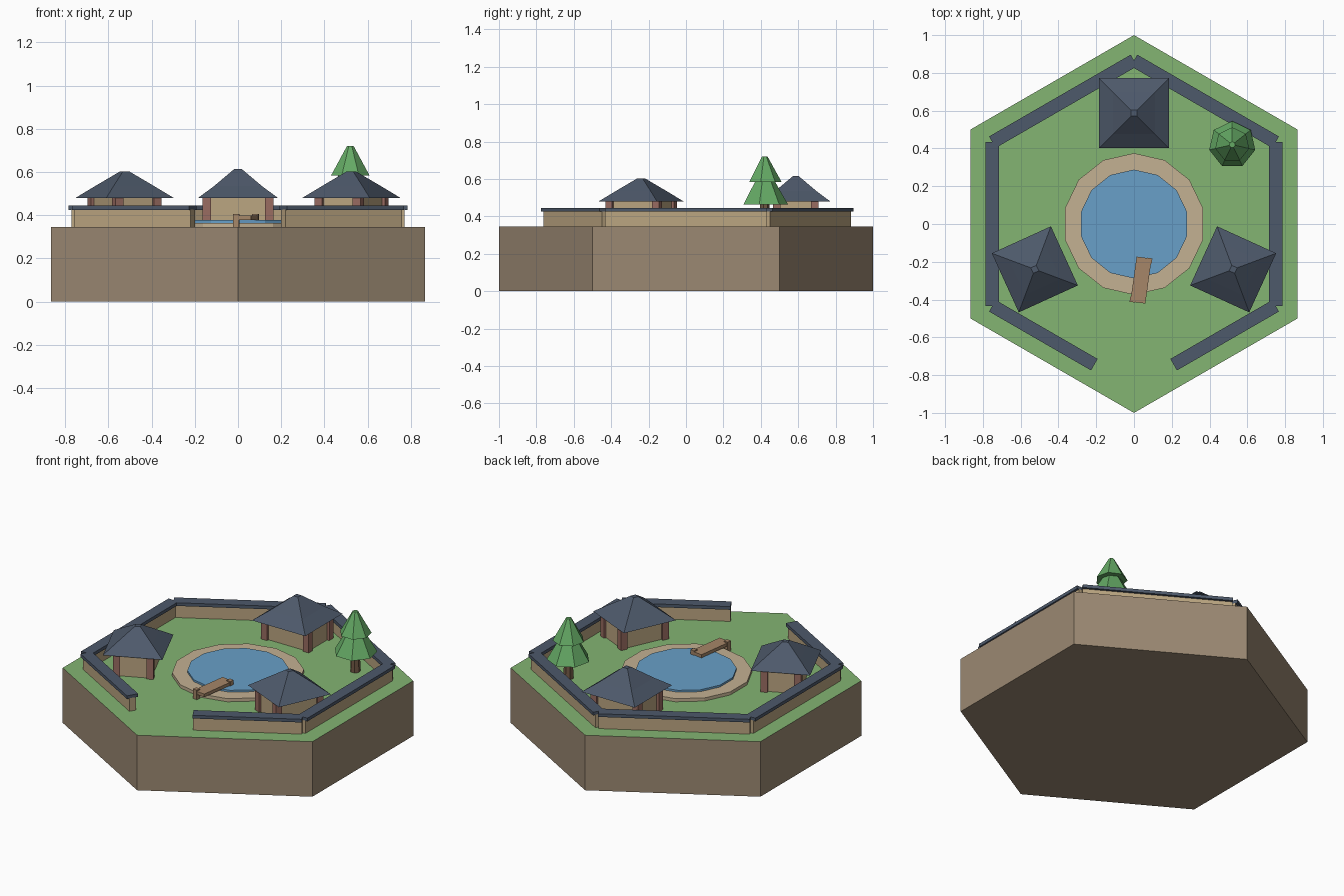
import bpy, bmesh
from math import pi, sin, cos, radians, atan2
from mathutils import Matrix, Vector

if "Cube" in bpy.data.objects:
    bpy.data.objects.remove(bpy.data.objects["Cube"])

G = 0.345  # ground level


def mat(name, r, g, b):
    m = bpy.data.materials.new(name)
    m.diffuse_color = (r, g, b, 1)
    m.use_nodes = True
    m.node_tree.nodes["Principled BSDF"].inputs["Base Color"].default_value = m.diffuse_color
    return m


EARTH = mat("earth", 0.33, 0.25, 0.17)
GRASS = mat("grass", 0.23, 0.46, 0.17)
STONE = mat("stone", 0.55, 0.44, 0.29)
WATER = mat("water", 0.14, 0.35, 0.58)
PLASTER = mat("plaster", 0.50, 0.38, 0.22)
SLATE = mat("slate", 0.075, 0.10, 0.145)
REDWOOD = mat("redwood", 0.32, 0.15, 0.12)
PLANK = mat("plank", 0.38, 0.24, 0.14)
BARK = mat("bark", 0.17, 0.10, 0.06)
LEAF = mat("leaf", 0.13, 0.40, 0.13)


def loft(name, rings, n, material, loc=(0, 0, 0), turn=0.0, start=pi / 2):
    """Stack of n-gon rings (radius, z), capped at both ends."""
    bm = bmesh.new()
    loops = [[bm.verts.new((r * cos(start + 2 * pi * i / n), r * sin(start + 2 * pi * i / n), z))
              for i in range(n)] for r, z in rings]
    for a, b in zip(loops, loops[1:]):
        for i in range(n):
            j = (i + 1) % n
            bm.faces.new((a[i], a[j], b[j], b[i]))
    bm.faces.new(loops[0][::-1])
    bm.faces.new(loops[-1])
    return finish(name, bm, material, Matrix.Translation(loc) @ Matrix.Rotation(turn, 4, 'Z'))


def box(name, size, center, material, frame=Matrix()):
    bm = bmesh.new()
    bmesh.ops.create_cube(bm, size=1)
    bmesh.ops.scale(bm, vec=size, verts=bm.verts)
    bmesh.ops.translate(bm, vec=center, verts=bm.verts)
    return finish(name, bm, material, frame)


def finish(name, bm, material, matrix):
    me = bpy.data.meshes.new(name)
    bm.to_mesh(me)
    bm.free()
    me.materials.append(material)
    ob = bpy.data.objects.new(name, me)
    ob.matrix_world = matrix
    bpy.context.collection.objects.link(ob)
    return ob


# Hexagonal ground with grass on top
ground = loft("ground", [(1, 0), (1, G)], 6, EARTH)
ground.data.materials.append(GRASS)
for p in ground.data.polygons:
    if p.normal.z > 0.9:
        p.material_index = 1

# Pond
loft("pond_rim", [(0.375, G), (0.375, 0.365)], 14, STONE)
loft("pond_water", [(0.288, G), (0.288, 0.377)], 14, WATER)

# Perimeter walls with slate caps, leaving a gate gap at the front corner
corners = [Vector((0.866 * sin(k * pi / 3), -0.866 * cos(k * pi / 3), 0)) for k in range(7)]
for k in range(6):
    a, b = corners[k], corners[k + 1]
    if k == 0:
        a = a.lerp(b, 0.28)
    if k == 5:
        b = b.lerp(a, 0.28)
    d = b - a
    frame = Matrix.Translation((a + b) / 2) @ Matrix.Rotation(atan2(d.y, d.x), 4, 'Z')
    box(f"wall_{k}", (d.length, 0.04, 0.082), (0, 0, G + 0.041), PLASTER, frame)
    box(f"wall_cap_{k}", (d.length, 0.07, 0.02), (0, 0, 0.435), SLATE, frame)


# Pavilions facing the pond
def pavilion(name, loc, turn, half, w, d, peak):
    frame = Matrix.Translation((*loc, 0)) @ Matrix.Rotation(turn, 4, 'Z')
    top = 0.485
    box(name + "_walls", (2 * w - 0.03, 2 * d - 0.03, top - G), (0, 0, (G + top) / 2), PLASTER, frame)
    for sx in (-1, 1):
        for sy in (-1, 1):
            box(name + "_post", (0.04, 0.04, top - G),
                (sx * (w - 0.02), sy * (d - 0.02), (G + top) / 2), REDWOOD, frame)
    q = 2 ** 0.5
    loft(name + "_roof", [(half * q, 0.48), (half * 0.6 * q, 0.535), (0.016 * q, peak)],
         4, SLATE, (*loc, 0), turn, pi / 4)


pavilion("back_pavilion", (0, 0.587), 0, 0.185, 0.165, 0.122, 0.615)
for side, s in (("right", 1), ("left", -1)):
    pavilion(side + "_pavilion", (s * 0.525, -0.24), s * radians(-114.5), 0.172, 0.157, 0.117, 0.603)

# Small jetty with two diagonal posts
jetty = Matrix.Translation((0.037, -0.297, 0)) @ Matrix.Rotation(radians(-8), 4, 'Z')
box("jetty_deck", (0.08, 0.24, 0.02), (0, 0, 0.388), PLANK, jetty)
for s in (-1, 1):
    box("jetty_post", (0.028, 0.028, 0.06), (s * 0.03, s * 0.108, G + 0.03), PLANK, jetty)

# Conifer
T = (0.52, 0.42, 0)
loft("tree_trunk", [(0.03, G), (0.025, 0.5)], 7, BARK, T)
loft("tree_lower_tier", [(0.125, 0.465), (0.045, 0.605)], 7, LEAF, T)
loft("tree_upper_tier", [(0.092, 0.583), (0.016, 0.72)], 7, LEAF, T)
